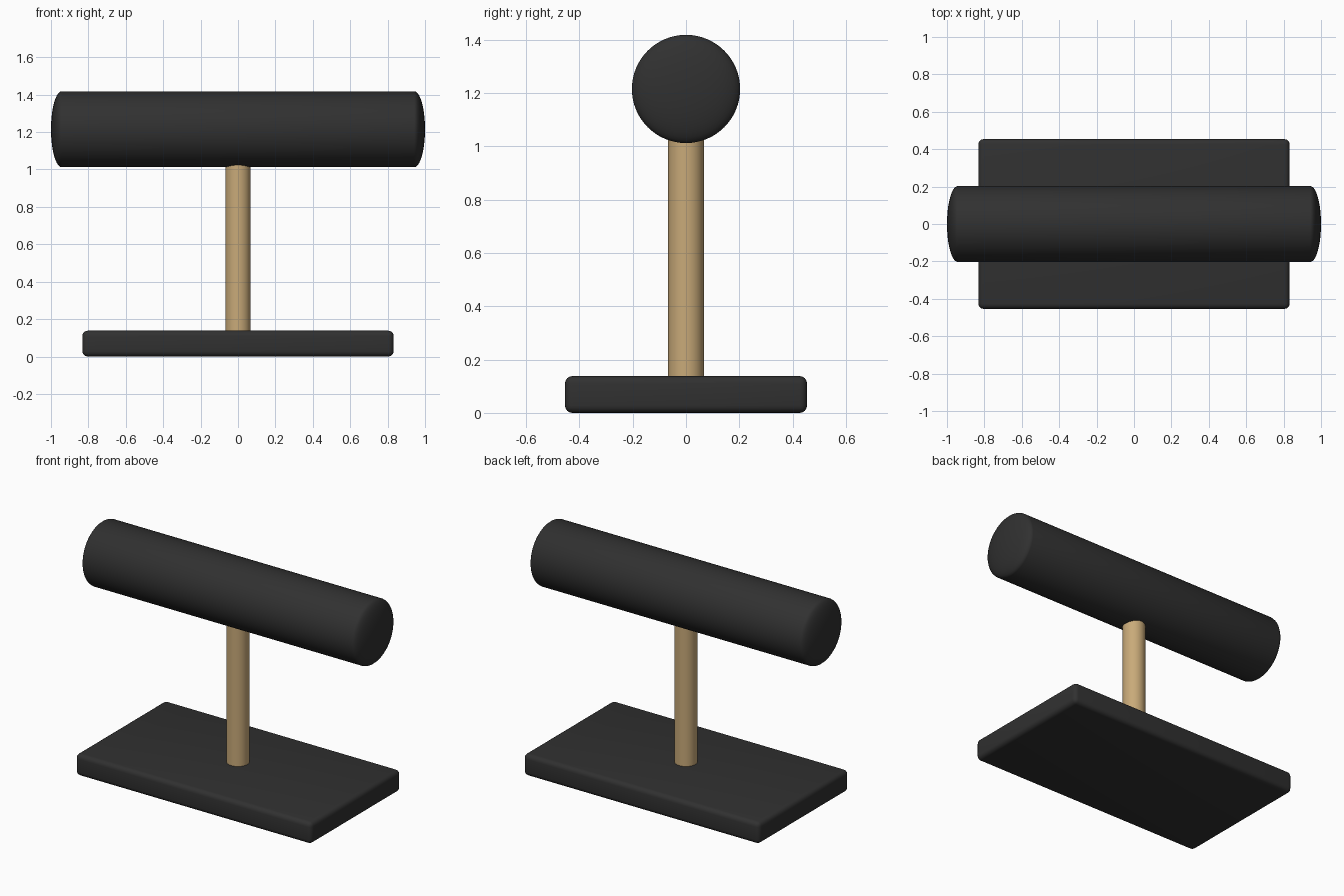
import bpy, bmesh, math
from mathutils import Matrix, Vector

if "Cube" in bpy.data.objects:
    bpy.data.objects.remove(bpy.data.objects["Cube"])


def material(name, color):
    m = bpy.data.materials.new(name)
    m.diffuse_color = (*color, 1)
    m.use_nodes = True
    m.node_tree.nodes["Principled BSDF"].inputs["Base Color"].default_value = m.diffuse_color
    return m


black = material("black velvet", (0.03, 0.03, 0.03))
tan = material("light wood", (0.58, 0.40, 0.19))


def finish(bm, name, mat, angle):
    bmesh.ops.recalc_face_normals(bm, faces=bm.faces)
    me = bpy.data.meshes.new(name)
    bm.to_mesh(me)
    bm.free()
    ob = bpy.data.objects.new(name, me)
    bpy.context.collection.objects.link(ob)
    me.materials.append(mat)
    bpy.ops.object.select_all(action='DESELECT')
    ob.select_set(True)
    bpy.context.view_layer.objects.active = ob
    bpy.ops.object.shade_smooth_by_angle(angle=math.radians(angle))
    return ob


# Base slab with rounded edges
bm = bmesh.new()
bmesh.ops.create_cube(bm, size=1)
bmesh.ops.transform(bm, verts=bm.verts,
                    matrix=Matrix.Translation((0, 0, 0.069)) @ Matrix.Diagonal((1.664, 0.908, 0.138, 1)))
bmesh.ops.bevel(bm, geom=bm.edges[:], offset=0.028, segments=4, profile=0.5, affect='EDGES')
finish(bm, "base", black, 35)

# Round post, its top buried in the bar
bm = bmesh.new()
bmesh.ops.create_cone(bm, cap_ends=True, segments=48, radius1=0.067, radius2=0.067, depth=0.93,
                      matrix=Matrix.Translation((0, 0, 0.585)))
finish(bm, "post", tan, 35)

# Padded bar: straight cylinder with shallow domed ends, revolved about x
R, X, DOME, Z, N = 0.203, 0.942, 0.058, 1.215, 10
dome = [(X + DOME * math.sin(a), R * math.cos(a))
        for a in (math.pi / 2 * i / N for i in range(N + 1))]
profile = [(-x, r) for x, r in reversed(dome)] + dome
bm = bmesh.new()
verts = [bm.verts.new((x, 0, Z + r)) for x, r in profile]
edges = [bm.edges.new(p) for p in zip(verts, verts[1:])]
bmesh.ops.spin(bm, geom=verts + edges, cent=Vector((0, 0, Z)), axis=Vector((1, 0, 0)),
               angle=2 * math.pi, steps=64, use_duplicate=False)
bmesh.ops.remove_doubles(bm, verts=bm.verts, dist=1e-4)
finish(bm, "padded_bar", black, 60)
